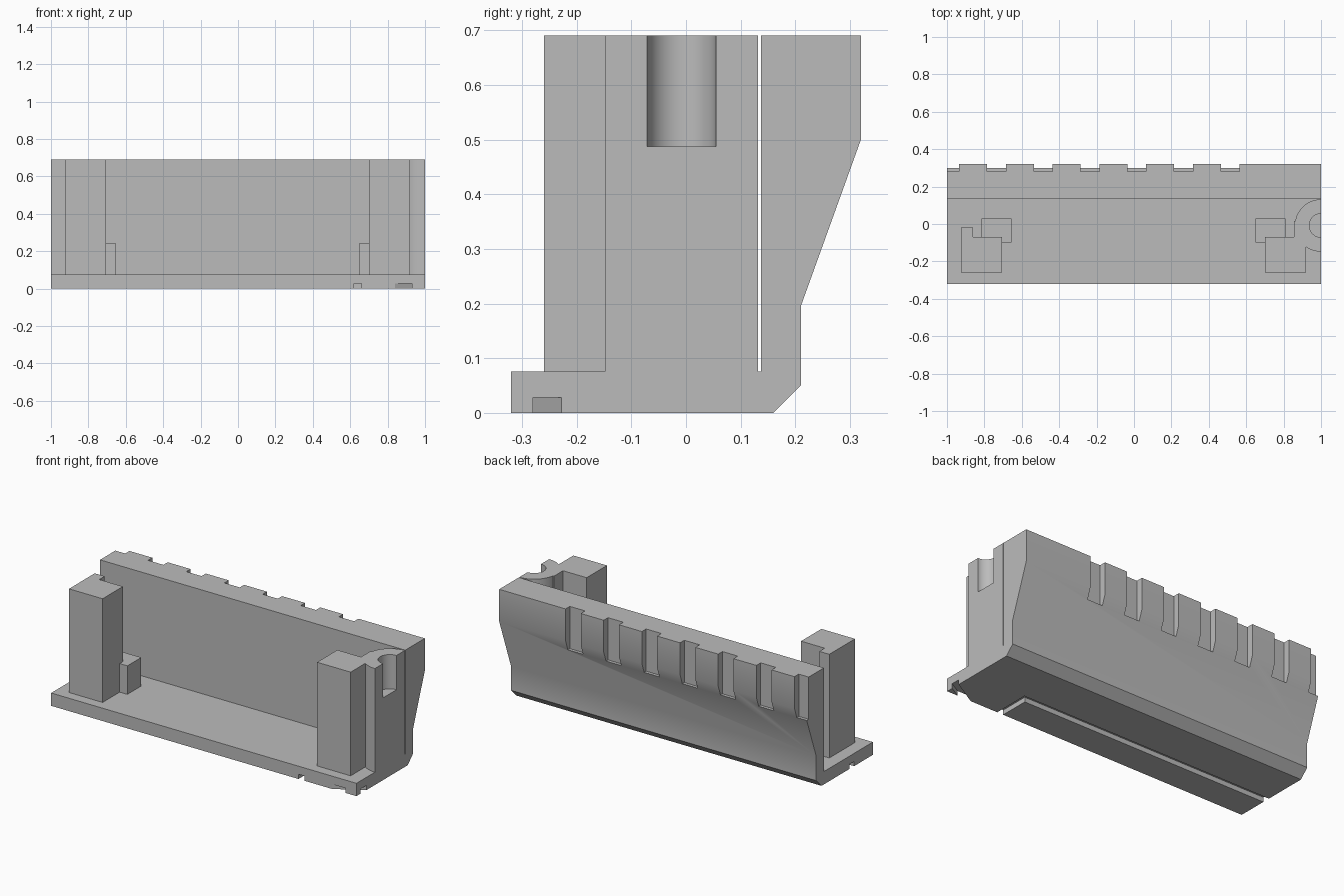
import bpy, bmesh, math
from mathutils import Vector

if "Cube" in bpy.data.objects:
    bpy.data.objects.remove(bpy.data.objects["Cube"], do_unlink=True)

grey = bpy.data.materials.new("plain grey")
grey.use_nodes = True
grey.diffuse_color = (0.5, 0.5, 0.5, 1)
grey.node_tree.nodes["Principled BSDF"].inputs["Base Color"].default_value = (0.5, 0.5, 0.5, 1)

HEIGHT, PLATE = 0.69, 0.076


def extrude(name, points, direction):
    """Prism made by sweeping a closed 3D outline along a direction."""
    bm = bmesh.new()
    face = bm.faces.new([bm.verts.new(p) for p in points])
    swept = bmesh.ops.extrude_face_region(bm, geom=[face])["geom"]
    bmesh.ops.translate(bm, vec=Vector(direction),
                        verts=[g for g in swept if isinstance(g, bmesh.types.BMVert)])
    bmesh.ops.recalc_face_normals(bm, faces=bm.faces)
    mesh = bpy.data.meshes.new(name)
    bm.to_mesh(mesh)
    bm.free()
    mesh.materials.append(grey)
    obj = bpy.data.objects.new(name, mesh)
    bpy.context.collection.objects.link(obj)
    return obj


def upright(name, outline, z0, z1):
    return extrude(name, [(x, y, z0) for x, y in outline], (0, 0, z1 - z0))


def rect(x0, x1, y0, y1):
    return [(x0, y0), (x1, y0), (x1, y1), (x0, y1)]


def arc(cx, cy, r, a0, a1, n):
    angles = [math.radians(a0 + (a1 - a0) * i / n) for i in range(n + 1)]
    return [(cx + r * math.cos(a), cy + r * math.sin(a)) for a in angles]


def activate(obj):
    bpy.ops.object.select_all(action='DESELECT')
    obj.select_set(True)
    bpy.context.view_layer.objects.active = obj


def cut(obj, cutter):
    cutter.hide_render = True
    mod = obj.modifiers.new("cut", 'BOOLEAN')
    mod.operation, mod.solver, mod.object = 'DIFFERENCE', 'EXACT', cutter
    activate(obj)
    bpy.ops.object.modifier_apply(modifier=mod.name)
    bpy.data.objects.remove(cutter, do_unlink=True)


def smooth(obj):
    activate(obj)
    bpy.ops.object.shade_smooth_by_angle(angle=math.radians(30))


# Base plate and back wall, one L-shaped profile
profile = [(-0.32, 0), (0.16, 0), (0.21, 0.05), (0.21, 0.195), (0.32, 0.5),
           (0.32, HEIGHT), (0.137, HEIGHT), (0.137, PLATE), (-0.32, PLATE)]
body = extrude("base_and_back_wall", [(-1, y, z) for y, z in profile], (2, 0, 0))

# Row of grip notches along the top of the back wall
for i in range(7):
    centre = -0.985 + 0.25 * i
    cut(body, upright("notch_cutter", rect(centre - 0.05, centre + 0.05, 0.28, 0.4), 0.44, 0.8))

# Grooves under the plate: an L-shaped channel and a slanted corner slot
channel = [(0.62, -0.4), (0.66, -0.4), (0.66, -0.1), (-1.1, -0.1), (-1.1, -0.145), (0.62, -0.145)]
cut(body, upright("channel_cutter", channel, -0.05, 0.028))
slot = [(0.754, -0.37), (0.842, -0.37), (1.07, -0.24), (1.07, -0.187)]
cut(body, upright("slot_cutter", slot, -0.05, 0.028))
smooth(body)

# Left post joined to a half-round boss with a blind hole
boss_y, boss_r = -0.008, 0.14
outline = [(0.70, -0.26), (0.92, -0.26)]
outline += arc(1, boss_y, boss_r, 235.2, 270, 10)
outline += arc(1, boss_y, boss_r, 90, 170.5, 20)
outline += [(0.855, 0.015), (0.855, -0.07), (0.70, -0.07)]
left_post = upright("left_post_with_boss", outline, PLATE, HEIGHT)
cut(left_post, upright("hole_cutter", arc(1, boss_y, 0.063, 0, 352.5, 47), 0.487, 0.8))
smooth(left_post)

# Right post with a short rear rib
upright("right_post", [(-0.925, -0.26), (-0.705, -0.26), (-0.705, -0.07),
                       (-0.86, -0.07), (-0.86, -0.02), (-0.925, -0.02)], PLATE, HEIGHT)

# Low stop block behind each post
for name, x in (("left_stop_block", 0.73), ("right_stop_block", -0.735)):
    upright(name, rect(x - 0.08, x + 0.08, -0.10, 0.03), PLATE, 0.245)
